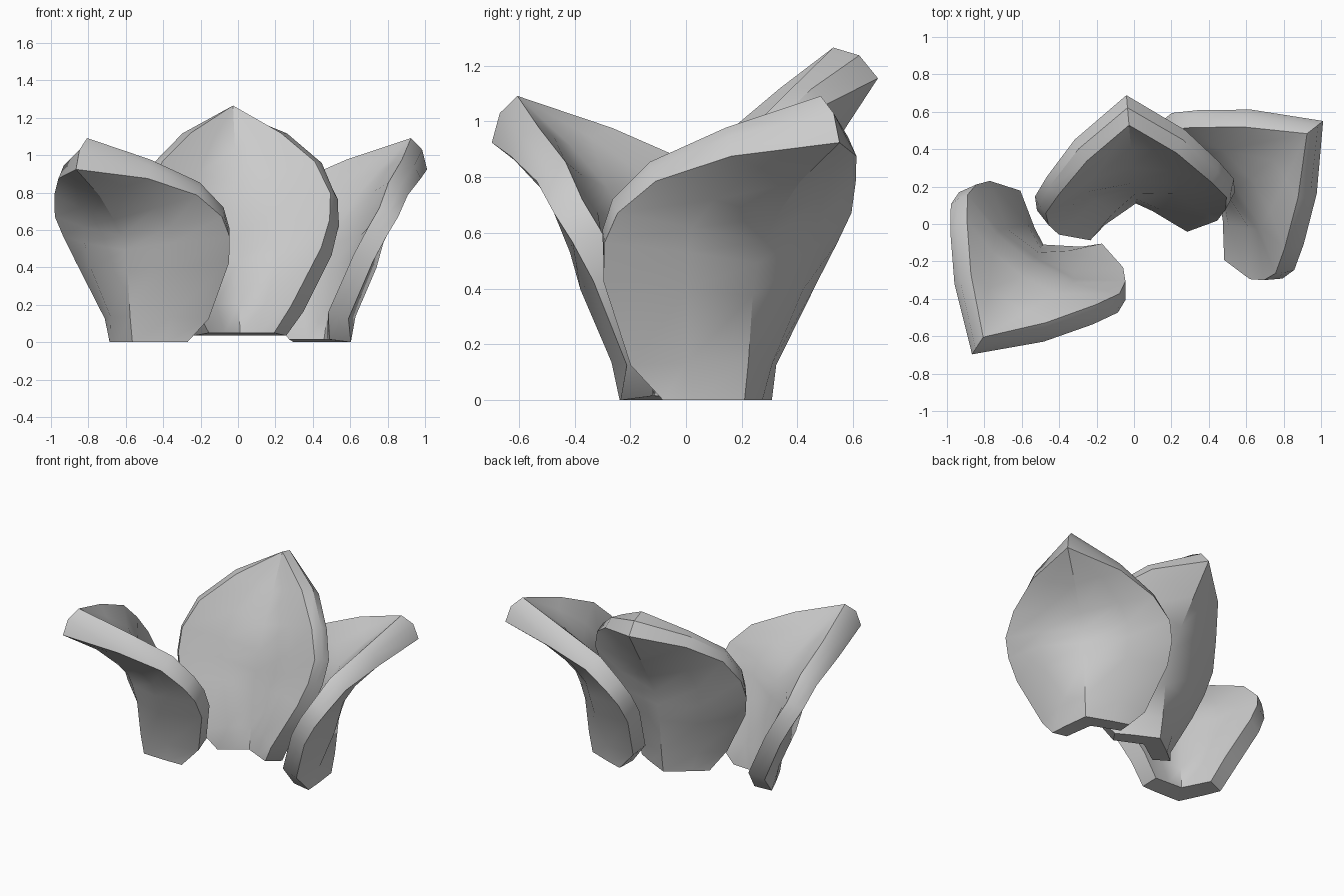
import bpy
import bmesh
import math
from mathutils import Vector, Matrix

old = bpy.data.objects.get("Cube")
if old:
    bpy.data.objects.remove(old, do_unlink=True)

# one plain grey for every petal
grey = bpy.data.materials.new("petal_grey")
grey.use_nodes = True
GREY = (0.6, 0.6, 0.6, 1)
grey.diffuse_color = GREY
grey.node_tree.nodes["Principled BSDF"].inputs["Base Color"].default_value = GREY

# rows from base to shoulder:
# edge (half width, depth, height), centre (depth, height), fullness of the wing
ROWS = [
    ((.175, -.10, .015), (.00, .015), .5),
    ((.26, -.175, .16), (.025, .17), .65),
    ((.425, -.13, .47), (.05, .41), .92),
    ((.475, -.075, .62), (.08, .53), .9),
    ((.485, -.01, .76), (.11, .65), .8),
    ((.41, .08, .93), (.19, .81), .7),
    ((.24, .25, 1.085), (.30, 1.00), .62),
]
TIP = (0, .42, 1.23)
BEND = .57


def curl_point(p, squash, flare):
    """Lower the part above the bend and push the tip outward."""
    over = max(p.z - BEND, 0)
    rise = over / (TIP[2] - BEND)
    return Vector((p.x, p.y + flare * rise ** 2.5, p.z - over * (1 - squash)))


def make_petal(name, place, angle, squash=1, flare=0):
    bm = bmesh.new()

    # inner sheet, pinched along the middle of the base
    grid = []
    for edge, (cy, cz), full in ROWS:
        centre = Vector((0, cy, cz))
        row = []
        for side in (-1, -.5, 0, .5, 1):
            rim = Vector((math.copysign(edge[0], side), edge[1], edge[2]))
            t = abs(side)
            p = centre.lerp(rim, t)
            if t == .5:
                p.y = rim.y + (cy - rim.y) * full
            row.append(bm.verts.new(curl_point(p, squash, flare)))
        grid.append(row)
    tip = bm.verts.new(curl_point(Vector(TIP), squash, flare))
    for low, high in zip(grid, grid[1:]):
        for c in range(4):
            bm.faces.new((low[c], low[c + 1], high[c + 1], high[c]))
    for c in range(4):
        bm.faces.new((grid[-1][c], grid[-1][c + 1], tip))
    bm.normal_update()

    # outer sheet, offset along the normals, thickest in the middle and at the tip
    inner_verts, inner_faces = list(bm.verts), list(bm.faces)
    border = [e for e in bm.edges if e.is_boundary]
    positions = {}
    for v in inner_verts:
        thick = .085 + .04 * v.co.z / tip.co.z + .045 * (1 - 2 * abs(v.co.x))
        p = v.co - v.normal * thick * min(v.calc_shell_factor(), 1.3)
        if v in grid[0]:
            p.z = 0
        if v == tip:
            p.z -= .03
        positions[v] = p
    outer = {v: bm.verts.new(p) for v, p in positions.items()}
    for f in inner_faces:
        bm.faces.new([outer[v] for v in reversed(f.verts)])

    # rim, rounded towards the top and flat underneath
    heart = Vector((0, .1, BEND))
    middle = {}
    for v in {v for e in border for v in e.verts}:
        swell = min(max((v.co.z - .65) / .4, 0), 1) * .03
        p = (v.co + outer[v].co) / 2 + (v.co - heart).normalized() * swell
        middle[v] = bm.verts.new(p)
    for e in border:
        a, b = e.verts
        bm.faces.new((a, b, middle[b], middle[a]))
        bm.faces.new((middle[a], middle[b], outer[b], outer[a]))
    bmesh.ops.recalc_face_normals(bm, faces=bm.faces[:])

    # turn the petal outward and set it in place
    turn = Matrix.Rotation(math.radians(angle - 90), 4, 'Z')
    bm.transform(Matrix.Translation(place) @ turn)
    mesh = bpy.data.meshes.new(name)
    bm.to_mesh(mesh)
    bm.free()
    mesh.materials.append(grey)
    obj = bpy.data.objects.new(name, mesh)
    bpy.context.collection.objects.link(obj)
    return obj


petals = [
    make_petal("back_petal", (.01, .11, .035), 95),
    make_petal("right_petal", (-.485, -.11, 0), 237, .79, .17),
    make_petal("left_petal", (.46, .12, 0), 38, .79, .17),
]

# smooth faces with sharp rims
bpy.ops.object.select_all(action='DESELECT')
for o in petals:
    o.select_set(True)
bpy.context.view_layer.objects.active = petals[0]
bpy.ops.object.shade_smooth_by_angle(angle=math.radians(33))
